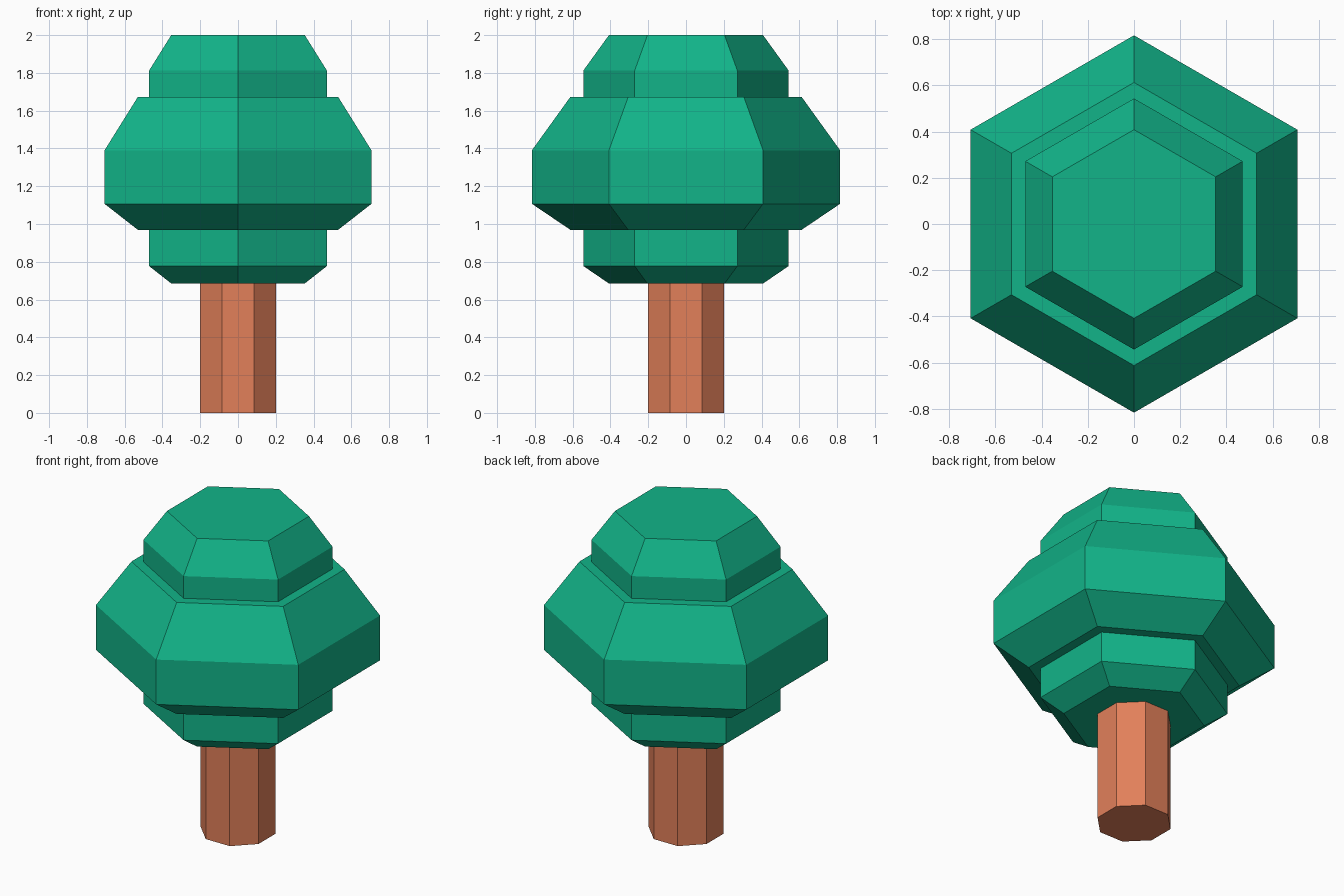
import bpy, bmesh
from math import cos, sin, pi, radians

if "Cube" in bpy.data.objects:
    bpy.data.objects.remove(bpy.data.objects["Cube"])


def material(name, color):
    m = bpy.data.materials.new(name)
    m.diffuse_color = (*color, 1)
    m.use_nodes = True
    m.node_tree.nodes["Principled BSDF"].inputs["Base Color"].default_value = m.diffuse_color
    return m


def lathe(name, profile, sides, start, mat, cap_top=True):
    """Flat-faced solid from (circumradius, height) rings."""
    bm = bmesh.new()
    rings = [[bm.verts.new((r * cos(start + 2 * pi * i / sides),
                            r * sin(start + 2 * pi * i / sides), z))
              for i in range(sides)] for r, z in profile]
    for low, high in zip(rings, rings[1:]):
        for i in range(sides):
            j = (i + 1) % sides
            bm.faces.new((low[i], low[j], high[j], high[i]))
    bm.faces.new(rings[0][::-1])
    if cap_top:
        bm.faces.new(rings[-1])
    mesh = bpy.data.meshes.new(name)
    bm.to_mesh(mesh)
    bm.free()
    mesh.materials.append(mat)
    obj = bpy.data.objects.new(name, mesh)
    bpy.context.collection.objects.link(obj)
    return obj


leaf = material("leaf_green", (0.006, 0.456, 0.25))
bark = material("bark_brown", (0.76, 0.216, 0.102))

# Octagonal trunk, flat sides facing the axes, top hidden by the foliage
trunk_r = 0.202 / cos(pi / 8)
lathe("trunk", [(trunk_r, 0), (trunk_r, 0.685)], 8, radians(22.5), bark, cap_top=False)

# Hexagonal foliage: narrow base, wide bevelled middle, narrow crown
lathe("foliage", [(0.408, 0.685), (0.543, 0.777), (0.543, 0.969),
                  (0.612, 0.969), (0.816, 1.107), (0.816, 1.39),
                  (0.612, 1.673), (0.543, 1.673), (0.543, 1.813),
                  (0.408, 2.0)], 6, radians(90), leaf)
